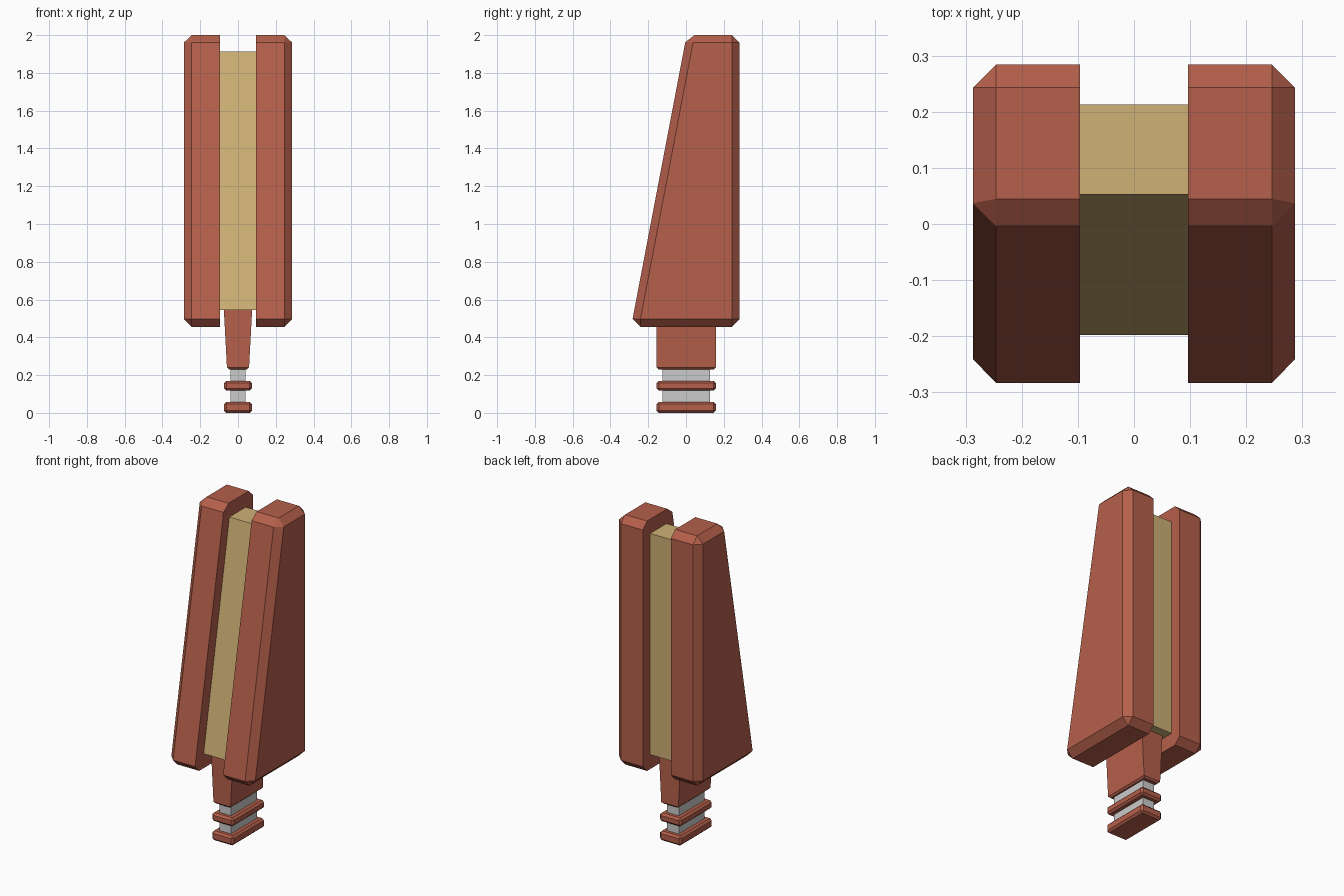
import bpy, bmesh

if "Cube" in bpy.data.objects:
    bpy.data.objects.remove(bpy.data.objects["Cube"])


def material(name, rgb):
    m = bpy.data.materials.new(name)
    m.diffuse_color = (*rgb, 1)
    m.use_nodes = True
    m.node_tree.nodes["Principled BSDF"].inputs["Base Color"].default_value = m.diffuse_color
    return m


RED = material("brick_red", (0.46, 0.115, 0.07))
TAN = material("tan", (0.62, 0.44, 0.18))


def finish(bm, name, mat=None):
    bmesh.ops.recalc_face_normals(bm, faces=bm.faces)
    me = bpy.data.meshes.new(name)
    bm.to_mesh(me)
    bm.free()
    ob = bpy.data.objects.new(name, me)
    bpy.context.collection.objects.link(ob)
    if mat:
        me.materials.append(mat)
    return ob


def block(name, bottom, top, mat=None, bevel=0, bottom_only=False):
    """Six-sided block between two rectangles (half_x, y_front, y_back, z)."""
    bm = bmesh.new()
    rings = []
    for hx, y0, y1, z in (bottom, top):
        rings.append([bm.verts.new((x, y, z)) for x, y in
                      ((-hx, y0), (hx, y0), (hx, y1), (-hx, y1))])
    for ring in rings:
        bm.faces.new(ring)
    for i in range(4):
        j = (i + 1) % 4
        bm.faces.new((rings[0][i], rings[0][j], rings[1][j], rings[1][i]))
    if bevel:
        edges = [e for e in bm.edges if not bottom_only
                 or all(v in rings[0] for v in e.verts)]
        bmesh.ops.bevel(bm, geom=edges, offset=bevel, segments=1,
                        affect='EDGES', clamp_overlap=True)
    return finish(bm, name, mat)


# Wedge-shaped side shells: chamfered profile (y, z), flat on the inner side
PROFILE = [(-0.242, 0.456), (0.243, 0.456), (0.284, 0.497), (0.284, 1.96),
           (0.243, 2.0), (0.045, 2.0), (-0.004, 1.962), (-0.283, 0.497)]
# outer face corners, each belonging to one chamfered profile corner
OUTER = [(0.243, 0.497), (0.243, 1.96), (0.037, 1.96), (-0.241, 0.497)]


def shell(name, s):
    bm = bmesh.new()
    inner = [bm.verts.new((s * 0.096, y, z)) for y, z in PROFILE]
    rim = [bm.verts.new((s * 0.246, y, z)) for y, z in PROFILE]
    cap = [bm.verts.new((s * 0.287, y, z)) for y, z in OUTER]
    bm.faces.new(inner)
    bm.faces.new(cap)
    for i in range(8):
        j = (i + 1) % 8
        bm.faces.new((inner[i], inner[j], rim[j], rim[i]))
    for k in range(4):
        a, b, c = 2 * k + 1, 2 * k + 2, (2 * k + 3) % 8
        b %= 8
        bm.faces.new((rim[a], rim[b], cap[k]))
        bm.faces.new((rim[b], rim[c], cap[(k + 1) % 4], cap[k]))
    return finish(bm, name, RED)


shell("left_shell", -1)
shell("right_shell", 1)

# Recessed core between the shells
block("center_core", (0.096, -0.198, 0.213, 0.545), (0.096, 0.053, 0.213, 1.912), TAN)

# Tapered neck, plug shaft and two flanges
block("neck", (0.058, -0.156, 0.158, 0.231), (0.075, -0.156, 0.158, 0.548),
      RED, 0.01, True)
block("plug_shaft", (0.04, -0.125, 0.127, 0.03), (0.04, -0.125, 0.127, 0.25))
for name, z0, z1 in (("lower_flange", 0.0, 0.058), ("upper_flange", 0.118, 0.17)):
    block(name, (0.074, -0.156, 0.158, z0), (0.074, -0.156, 0.158, z1), RED, 0.012)
